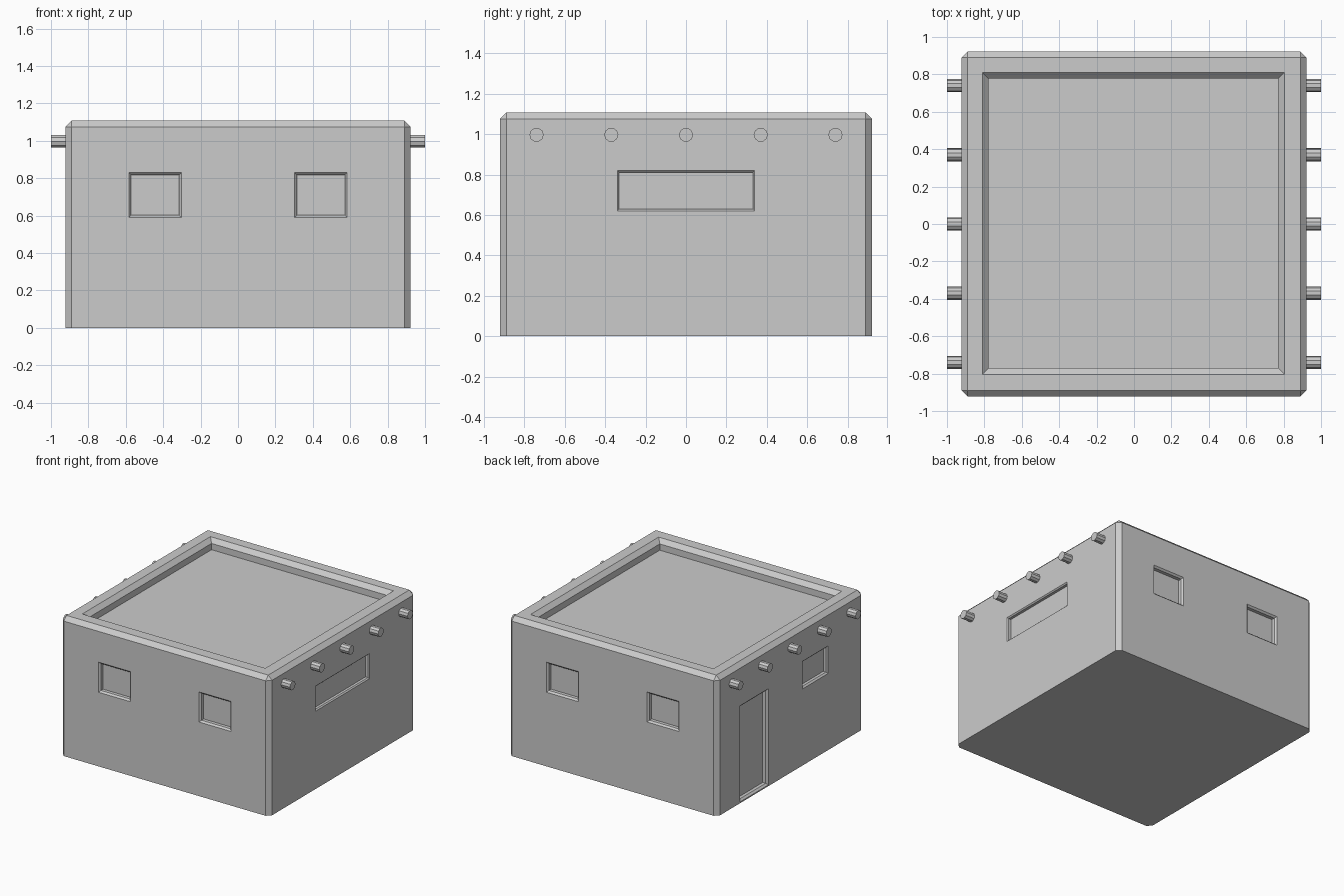
import bpy, bmesh
from math import radians, pi
from mathutils import Matrix, Vector

if "Cube" in bpy.data.objects:
    bpy.data.objects.remove(bpy.data.objects["Cube"])

W, H, CH = 0.922, 1.108, 0.033   # half width, height, chamfer


def new_object(name, bm):
    bmesh.ops.recalc_face_normals(bm, faces=bm.faces)
    mesh = bpy.data.meshes.new(name)
    bm.to_mesh(mesh)
    bm.free()
    ob = bpy.data.objects.new(name, mesh)
    bpy.context.collection.objects.link(ob)
    return ob


def recess(bm, mat, hw, hh, bevel, depth):
    """Cutter plug entering a surface along local -z, with a chamfered rim."""
    rings = []
    for inset, z in ((0, 0.06), (0, 0), (bevel, -bevel), (bevel, -depth)):
        a, b = hw - inset, hh - inset
        rings.append([bm.verts.new(mat @ Vector((x, y, z)))
                      for x, y in ((-a, -b), (a, -b), (a, b), (-a, b))])
    for r, s in zip(rings, rings[1:]):
        for i in range(4):
            j = (i + 1) % 4
            bm.faces.new((r[i], r[j], s[j], s[i]))
    bm.faces.new(rings[0])
    bm.faces.new(rings[-1])


def wall(angle, u, z):
    """Frame on a wall: angle 0 front, 90 right, 180 back, 270 left."""
    return (Matrix.Rotation(radians(angle), 4, 'Z')
            @ Matrix.Translation((u, -W, z)) @ Matrix.Rotation(pi / 2, 4, 'X'))


# House block, chamfered everywhere except along the ground
bm = bmesh.new()
bmesh.ops.create_cube(bm, size=1, matrix=Matrix.Translation((0, 0, H / 2))
                      @ Matrix.Diagonal((2 * W, 2 * W, H, 1)))
edges = [e for e in bm.edges if max(v.co.z for v in e.verts) > 0.1]
bmesh.ops.bevel(bm, geom=edges, offset=CH, segments=1, affect='EDGES')
house = new_object("house_walls", bm)

# Recesses: roof well, paired windows front and back, side windows, door
bm = bmesh.new()
recess(bm, Matrix.Translation((-0.003, 0.003, H)), 0.807, 0.807, CH, 0.083)
for angle in (0, 180):
    for u in (-0.443, 0.443):
        recess(bm, wall(angle, u, 0.71), 0.141, 0.12, 0.013, 0.04)
recess(bm, wall(90, 0, 0.72), 0.34, 0.10, 0.009, 0.03)
recess(bm, wall(270, 0.31, 0.72), 0.163, 0.11, 0.012, 0.035)
recess(bm, wall(270, -0.46, 0.393), 0.18, 0.383, 0.014, 0.04)
cutter = new_object("recess_cutter", bm)
cutter.hide_render = True

mod = house.modifiers.new("recesses", 'BOOLEAN')
mod.object = cutter
mod.operation = 'DIFFERENCE'
mod.solver = 'EXACT'
bpy.context.view_layer.objects.active = house
house.select_set(True)
bpy.ops.object.modifier_apply(modifier=mod.name)
bpy.data.objects.remove(cutter)

# Roof beam ends poking out of both side walls
bm = bmesh.new()
for side in (-1, 1):
    for i in range(-2, 3):
        bmesh.ops.create_cone(
            bm, cap_ends=True, segments=10, radius1=0.035, radius2=0.035, depth=0.1,
            matrix=Matrix.Translation((side * 0.95, i * 0.37, 0.997))
            @ Matrix.Rotation(pi / 2, 4, 'Y'))
new_object("roof_beam_ends", bm)
